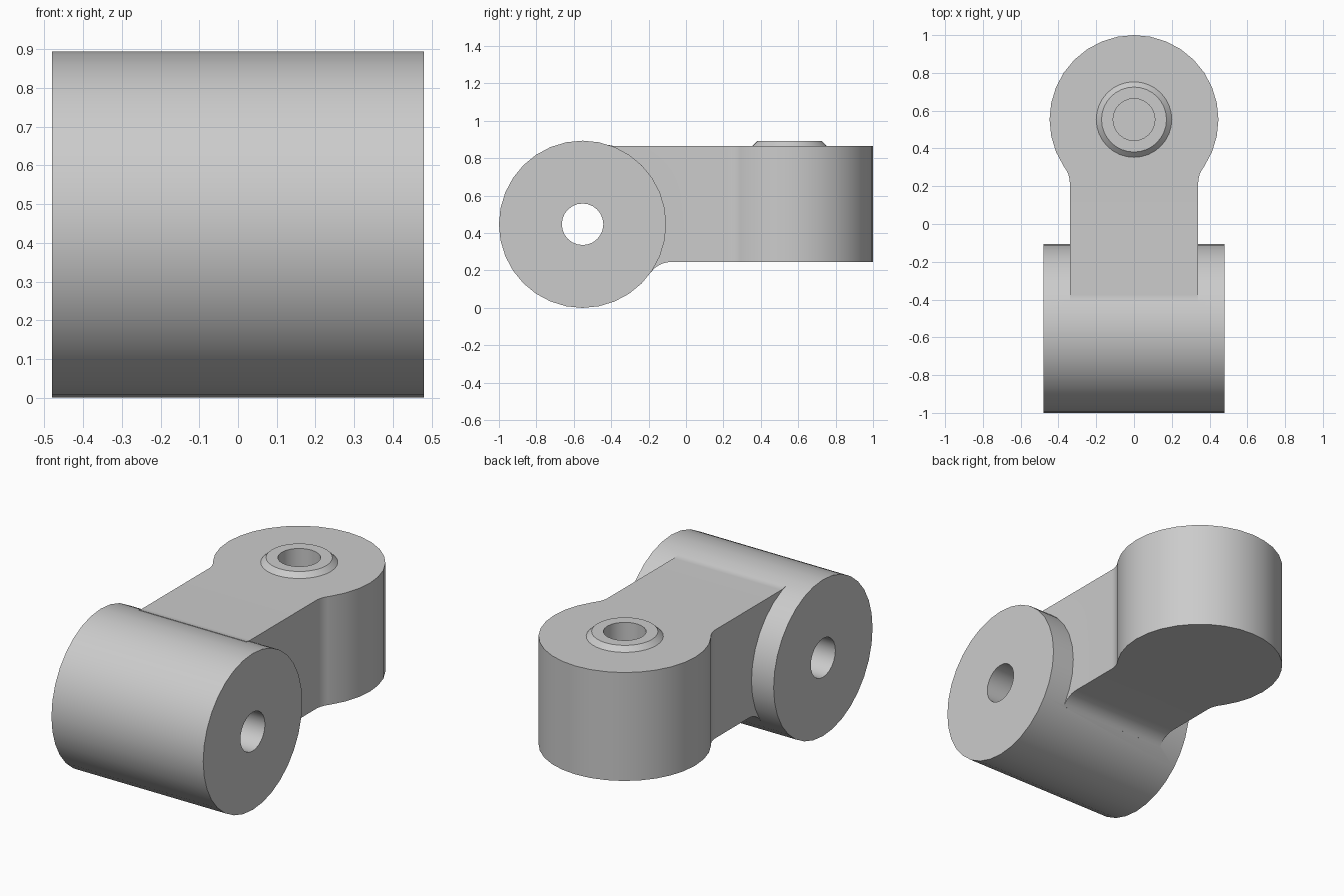
import bpy, bmesh, math
from mathutils import Matrix, Vector

if "Cube" in bpy.data.objects:
    bpy.data.objects.remove(bpy.data.objects["Cube"])

R = 0.447            # radius of both rounded ends
Y = 1 - R            # distance of each end from the centre
BOTTOM, TOP = 0.245, 0.865
HALF = 0.34          # half width of the arm
SIDES = 32

gray = bpy.data.materials.new("light gray")
gray.use_nodes = True
gray.diffuse_color = (0.6, 0.6, 0.6, 1)
gray.node_tree.nodes["Principled BSDF"].inputs["Base Color"].default_value = (0.6, 0.6, 0.6, 1)


def add_object(name, bm):
    bmesh.ops.recalc_face_normals(bm, faces=bm.faces)
    mesh = bpy.data.meshes.new(name)
    bm.to_mesh(mesh)
    bm.free()
    obj = bpy.data.objects.new(name, mesh)
    bpy.context.collection.objects.link(obj)
    mesh.materials.append(gray)
    return obj


def prism(name, points, direction):
    """Extrude a closed outline along a direction."""
    bm = bmesh.new()
    face = bm.faces.new([bm.verts.new(p) for p in points])
    ext = bmesh.ops.extrude_face_region(bm, geom=[face])
    verts = [v for v in ext["geom"] if isinstance(v, bmesh.types.BMVert)]
    bmesh.ops.translate(bm, verts=verts, vec=Vector(direction))
    return add_object(name, bm)


def cone(name, r1, r2, depth, centre, along_x=False, sides=SIDES):
    bm = bmesh.new()
    turn = Matrix.Rotation(math.pi / 2, 4, "Y") if along_x else Matrix()
    bmesh.ops.create_cone(bm, cap_ends=True, segments=sides, radius1=r1, radius2=r2,
                          depth=depth, matrix=Matrix.Translation(centre) @ turn)
    return add_object(name, bm)


def combine(target, other, operation):
    mod = target.modifiers.new(operation, "BOOLEAN")
    mod.operation = operation
    mod.solver = "EXACT"
    mod.object = other
    bpy.context.view_layer.objects.active = target
    bpy.ops.object.modifier_apply(modifier=mod.name)
    bpy.data.objects.remove(other)


def fillet(h, r=0.13, steps=7):
    """Arc from a round end to a straight side at height h, as (along, across)."""
    cx, cy = math.sqrt((R + r) ** 2 - (h + r) ** 2), h + r
    a0, a1 = math.atan2(-cy, -cx), -math.pi / 2
    angles = [a0 + (a1 - a0) * i / steps for i in range(steps + 1)]
    return [(cx + r * math.cos(a), cy + r * math.sin(a)) for a in angles]


# arm: plan outline with a rounded end and filleted neck
neck = fillet(HALF)
side = [(HALF, -Y)] + [(x, Y - d) for d, x in reversed(neck)]
for k in range(-SIDES // 4, SIDES // 4):
    a = 2 * math.pi * k / SIDES
    if R * math.sin(a) > -neck[0][0] + 0.01:
        side.append((R * math.cos(a), Y + R * math.sin(a)))
plan = side + [(0, 1)] + [(-x, y) for x, y in reversed(side)]
link = prism("hinge_link", [(x, y, -0.2) for x, y in plan], (0, 0, 1.4))

# arm: side profile with fillets blending into the barrel
upper = [(-Y + d, R + z) for d, z in fillet(TOP - R)]
lower = [(-Y + d, R - z) for d, z in fillet(R - BOTTOM)]
profile = [(-Y, R)] + upper + [(1.2, TOP), (1.2, BOTTOM)] + lower[::-1]
combine(link, prism("side_profile", [(-0.6, y, z) for y, z in profile], (1.2, 0, 0)), "INTERSECT")

# cross barrel and chamfered boss
combine(link, cone("barrel", R, R, 0.96, (0, -Y, R), True), "UNION")
combine(link, cone("boss", 0.228, 0.172, 0.054, (0, Y, TOP)), "UNION")

# through hole in the barrel, blind hole in the boss
combine(link, cone("pin_hole", 0.111, 0.111, 2, (0, -Y, R), True, 24), "DIFFERENCE")
combine(link, cone("bolt_hole", 0.111, 0.111, 0.7, (0, Y, 0.7), False, 24), "DIFFERENCE")

bpy.ops.object.select_all(action="DESELECT")
link.select_set(True)
bpy.context.view_layer.objects.active = link
bpy.ops.object.shade_smooth_by_angle(angle=math.radians(30))
